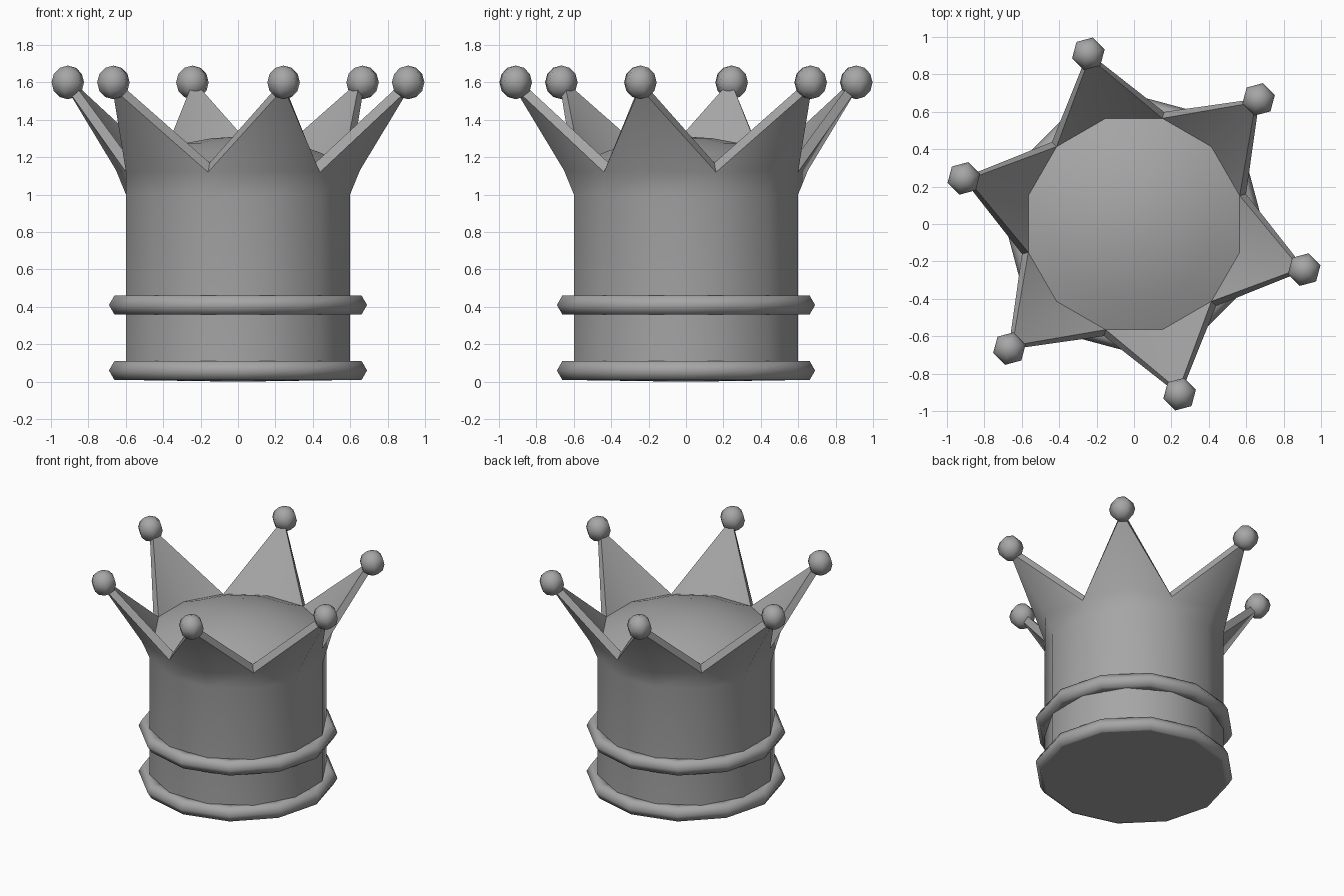
import bpy
import bmesh
from math import cos, sin, radians

cube = bpy.data.objects.get("Cube")
if cube:
    bpy.data.objects.remove(cube)

SIDES = 12
GREY = (0.38, 0.38, 0.38, 1.0)

metal = bpy.data.materials.new("grey metal")
metal.use_nodes = True
metal.diffuse_color = GREY
metal.node_tree.nodes["Principled BSDF"].inputs["Base Color"].default_value = GREY


def polar(radius, angle, z):
    a = radians(angle)
    return (radius * cos(a), radius * sin(a), z)


def finish(name, bm, sharp=None):
    """Turn a bmesh into a smooth-shaded object, with optional sharp edges."""
    bmesh.ops.remove_doubles(bm, verts=bm.verts, dist=0.0005)
    bmesh.ops.recalc_face_normals(bm, faces=bm.faces)
    mesh = bpy.data.meshes.new(name)
    bm.to_mesh(mesh)
    bm.free()
    mesh.materials.append(metal)
    mesh.shade_smooth()
    if sharp:
        mesh.set_sharp_from_angle(angle=radians(sharp))
    obj = bpy.data.objects.new(name, mesh)
    bpy.context.collection.objects.link(obj)
    return obj


def loft(name, rings, start, sharp=None, closed=False):
    """Skin rings; each ring is (valley, spike) pairs of (radius, z)."""
    bm = bmesh.new()
    grid = [[bm.verts.new(polar(ring[k % 2][0], start + 30 * k, ring[k % 2][1]))
             for k in range(SIDES)] for ring in rings]
    pairs = list(zip(grid, grid[1:]))
    if closed:
        pairs.append((grid[-1], grid[0]))
    for low, high in pairs:
        for k in range(SIDES):
            n = (k + 1) % SIDES
            bm.faces.new((low[k], low[n], high[n], high[k]))
    return finish(name, bm, sharp)


def even(radius, z):
    return ((radius, z), (radius, z))


# Crown body: walls, flared spikes, inner faces and the domed cap
valley_out, valley_in = (0.62, 1.12), (0.585, 1.17)
body = [
    even(0.62, 0.02),
    even(0.62, 1.0),
    (valley_out, (0.675, 1.13)),
    (valley_out, (0.95, 1.57)),
    (valley_in, (0.92, 1.61)),
    (valley_in, valley_in),
]
for t in (0.75, 0.5, 0.25, 0.0):
    body.append(even(valley_in[0] * t, 1.31 - 0.14 * t * t))
loft("crown_body", body, 15, sharp=40)

# Raised bands around the body
for name, height in (("base_band", 0.06), ("middle_band", 0.41)):
    profile = [even(0.632 + 0.058 * cos(radians(60 * i)),
                    height + 0.058 * sin(radians(60 * i))) for i in range(6)]
    loft(name, profile, 0, closed=True)

# Shallow underside
loft("underside", [even(0.661, 0.01), even(0.0, 0.0)], 0)

# Ball on each spike tip
for i in range(6):
    bm = bmesh.new()
    bmesh.ops.create_uvsphere(bm, u_segments=6, v_segments=6, radius=0.09)
    ball = finish(f"tip_ball_{i + 1}", bm)
    ball.location = polar(0.942, 45 + 60 * i, 1.6)
    ball.rotation_euler.z = radians(45 + 60 * i)
